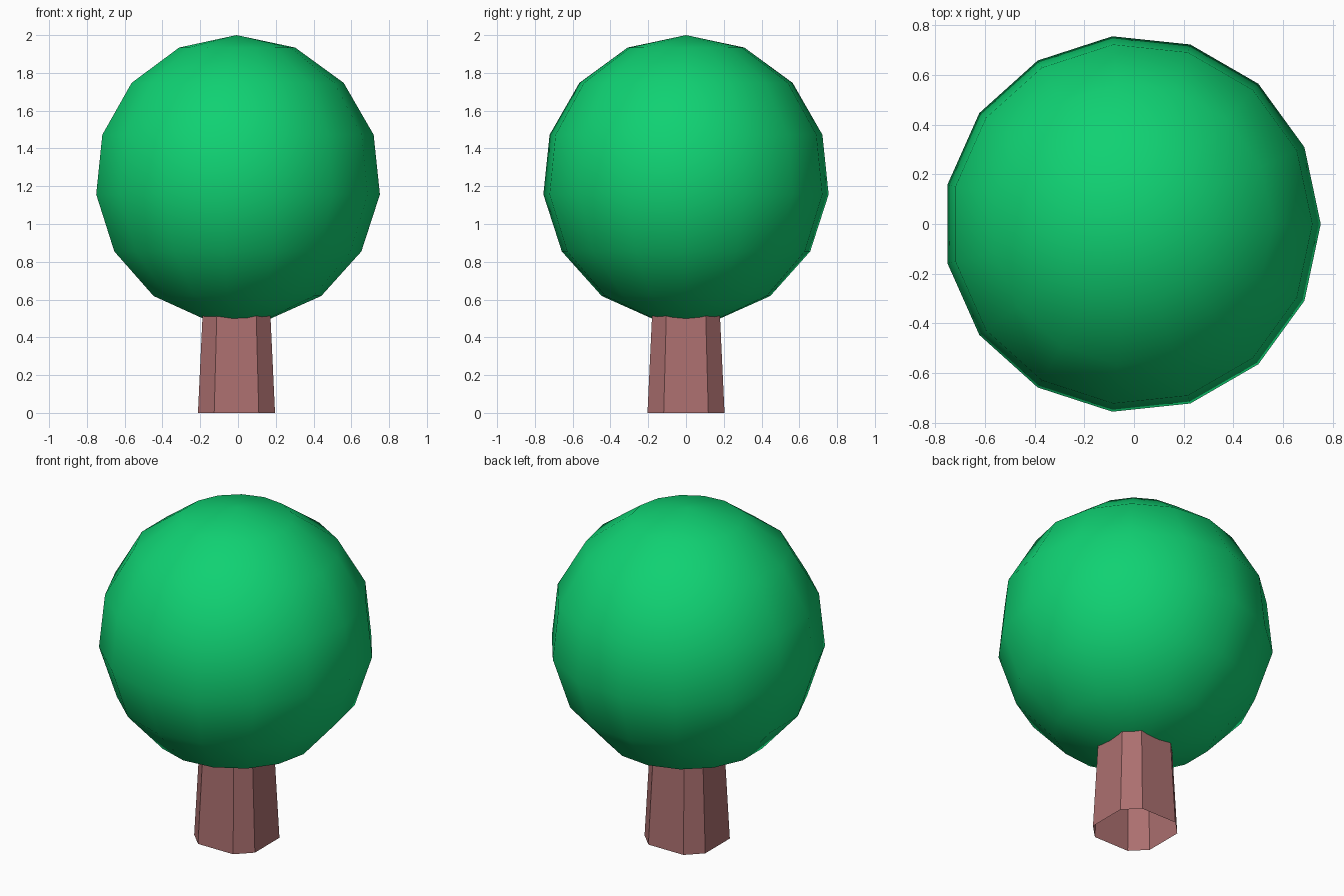
import bpy, bmesh
from math import sin, cos, radians

if "Cube" in bpy.data.objects:
    bpy.data.objects.remove(bpy.data.objects["Cube"])

CX = -0.008   # shared axis of trunk and foliage
SIDES = 15


def add_part(name, rings, colour, smooth=False, apex=None, cap=False):
    """Skin a list of vertex rings; optional pole at the start and cap at the end."""
    bm = bmesh.new()
    loops = [[bm.verts.new(p) for p in ring] for ring in rings]
    n = len(loops[0])
    for a, b in zip(loops, loops[1:]):
        for i in range(n):
            j = (i + 1) % n
            bm.faces.new((a[i], a[j], b[j], b[i]))
    if apex:
        top = bm.verts.new(apex)
        for i in range(n):
            bm.faces.new((top, loops[0][i], loops[0][(i + 1) % n]))
    if cap:
        bm.faces.new(loops[-1])
    bmesh.ops.recalc_face_normals(bm, faces=bm.faces)
    for f in bm.faces:
        f.smooth = smooth
    mesh = bpy.data.meshes.new(name)
    bm.to_mesh(mesh)
    bm.free()
    mat = bpy.data.materials.new(name + "_colour")
    mat.diffuse_color = (*colour, 1)
    mat.use_nodes = True
    mat.node_tree.nodes["Principled BSDF"].inputs["Base Color"].default_value = mat.diffuse_color
    mesh.materials.append(mat)
    obj = bpy.data.objects.new(name, mesh)
    bpy.context.collection.objects.link(obj)
    return obj


# Foliage: 15-sided ball turned from a 15-gon profile, pole on top, flat underneath
R = 0.7635
CZ = 2 - R
step = radians(360 / SIDES)
rings = [[(CX + R * sin(k * step) * cos(i * step),
           R * sin(k * step) * sin(i * step),
           CZ + R * cos(k * step)) for i in range(SIDES)]
         for k in range(1, 8)]
add_part("foliage", rings, (0.005, 0.64, 0.17), smooth=True, apex=(CX, 0, 2), cap=True)


# Trunk: tapered square with chamfered corners, open at the base
def chamfered_square(half, flat, z):
    pts = [(half, -flat), (half, flat), (flat, half), (-flat, half),
           (-half, flat), (-half, -flat), (-flat, -half), (flat, -half)]
    return [(CX + x, y, z) for x, y in pts]


add_part("trunk", [chamfered_square(0.204, 0.118, 0),
                   chamfered_square(0.179, 0.104, 0.53)], (0.41, 0.16, 0.16))
